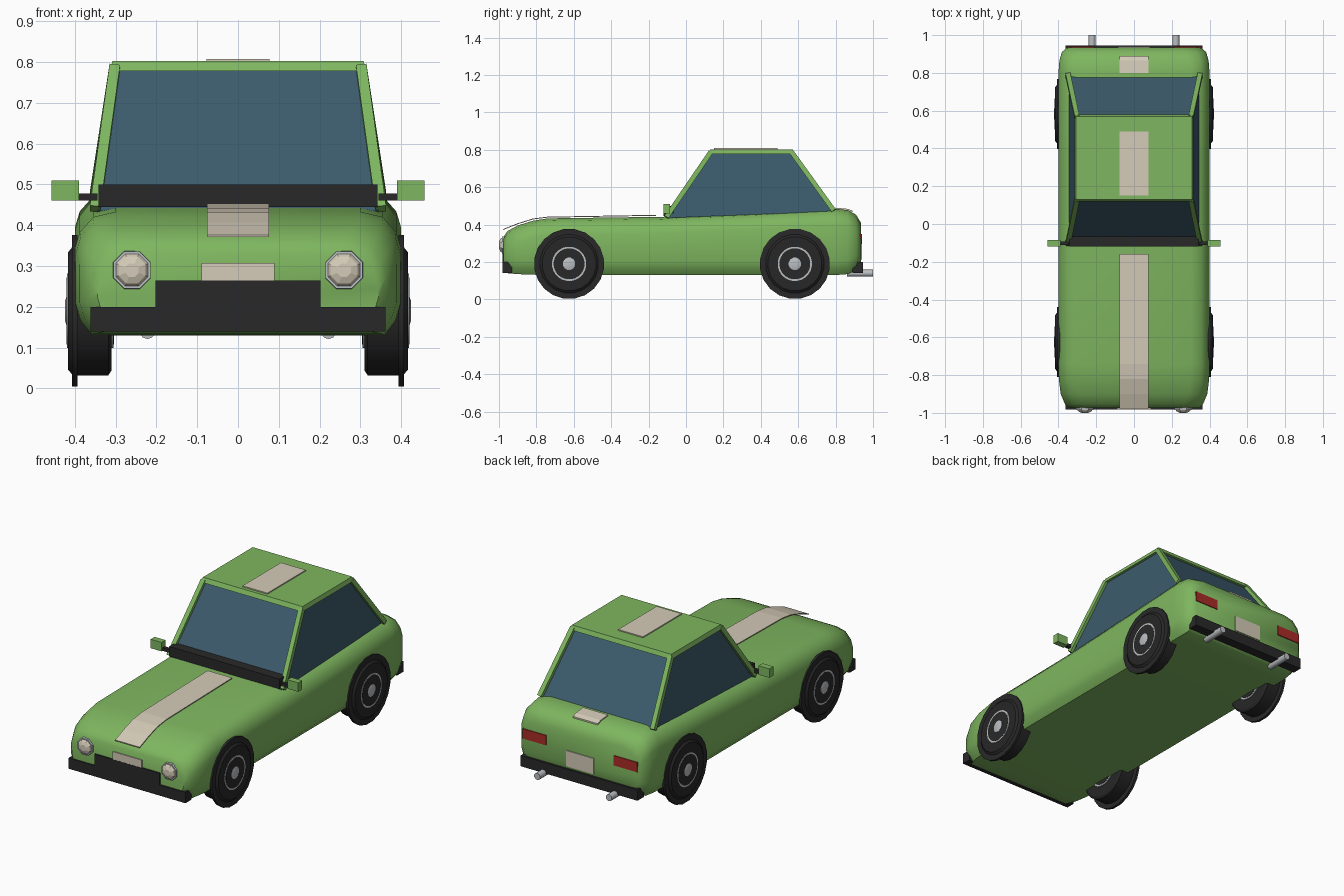
import bpy, bmesh, math
from mathutils import Vector

if "Cube" in bpy.data.objects:
    bpy.data.objects.remove(bpy.data.objects["Cube"])


def material(name, rgb):
    m = bpy.data.materials.new(name)
    m.use_nodes = True
    m.diffuse_color = (*rgb, 1)
    m.node_tree.nodes["Principled BSDF"].inputs["Base Color"].default_value = (*rgb, 1)
    return m


GREEN = material("green paint", (0.21, 0.47, 0.115))
GLASS = material("blue glass", (0.045, 0.105, 0.15))
BLACK = material("black trim", (0.022, 0.022, 0.023))
TYRE = material("tyre rubber", (0.02, 0.02, 0.02))
CREAM = material("cream", (0.66, 0.6, 0.48))
CHROME = material("chrome", (0.5, 0.52, 0.54))
RED = material("red lamp", (0.4, 0.025, 0.02))


def build(name, verts, faces, mat, smooth=None):
    me = bpy.data.meshes.new(name)
    me.from_pydata([tuple(v) for v in verts], [], faces)
    bm = bmesh.new()
    bm.from_mesh(me)
    bmesh.ops.recalc_face_normals(bm, faces=bm.faces)
    bm.to_mesh(me)
    bm.free()
    me.materials.append(mat)
    ob = bpy.data.objects.new(name, me)
    bpy.context.collection.objects.link(ob)
    if smooth:
        bpy.ops.object.select_all(action="DESELECT")
        ob.select_set(True)
        bpy.context.view_layer.objects.active = ob
        bpy.ops.object.shade_smooth_by_angle(angle=math.radians(smooth))
    return ob


def loft(name, rings, mat, smooth=None):
    n = len(rings[0])
    verts = [p for r in rings for p in r]
    faces = [(k * n + i, k * n + (i + 1) % n, (k + 1) * n + (i + 1) % n, (k + 1) * n + i)
             for k in range(len(rings) - 1) for i in range(n)]
    faces += [tuple(range(n)), tuple(range(len(verts) - n, len(verts)))]
    return build(name, verts, faces, mat, smooth)


def box(name, x0, x1, y0, y1, z0, z1, mat):
    def ring(z):
        return [(x0, y0, z), (x1, y0, z), (x1, y1, z), (x0, y1, z)]
    return loft(name, [ring(z0), ring(z1)], mat)


def bar(name, a, b, t, mat):
    a, b = Vector(a), Vector(b)
    d = (b - a).normalized()
    u = d.cross(Vector((1, 0, 0))).normalized() * t / 2
    v = d.cross(u).normalized() * t / 2
    return loft(name, [[p + u + v, p - u + v, p - u - v, p + u - v] for p in (a, b)], mat)


def turned(name, profile, centre, axis, n, mat, smooth=None):
    """Lathe of (offset, radius) pairs along the x or y axis."""
    rings = []
    for off, r in profile:
        ring = []
        for i in range(n):
            a = 2 * math.pi * (i + 0.5) / n
            c, s = r * math.cos(a), r * math.sin(a)
            ring.append(Vector(centre) + Vector((off, c, s) if axis == "x" else (c, off, s)))
        rings.append(ring)
    return loft(name, rings, mat, smooth)


def strip(name, path, half, thick, mat):
    rings = [[(-half, y, z - thick), (half, y, z - thick), (half, y, z), (-half, y, z)] for y, z in path]
    return loft(name, rings, mat)


# Body shell: y, half width, bottom, top
stations = [(-0.975, 0.345, 0.15, 0.335), (-0.955, 0.365, 0.14, 0.365), (-0.9, 0.388, 0.135, 0.395),
            (-0.82, 0.398, 0.132, 0.42), (-0.74, 0.4, 0.13, 0.433), (-0.1, 0.4, 0.13, 0.442),
            (0.4, 0.4, 0.13, 0.464), (0.8, 0.4, 0.13, 0.484), (0.865, 0.395, 0.135, 0.477),
            (0.91, 0.382, 0.155, 0.452), (0.935, 0.355, 0.185, 0.41)]
rings = []
for y, w, zb, zt in stations:
    half = [(w - 0.04, zb), (w - 0.012, zb + 0.035), (w, zb + 0.075), (w, zt - 0.09),
            (w - 0.012, zt - 0.05), (w - 0.045, zt - 0.013), (w - 0.1, zt)]
    rings.append([(x, y, z) for x, z in half] + [(-x, y, z) for x, z in reversed(half)])
loft("body", rings, GREEN, 42)

# Cabin glass, roof and pillars
def rect(w, y0, y1, z0, z1):
    return [(-w, y0, z0), (w, y0, z0), (w, y1, z1), (-w, y1, z1)]

loft("cabin_glass", [rect(0.345, -0.105, 0.785, 0.435, 0.47), rect(0.3, 0.135, 0.56, 0.785, 0.785)], GLASS)
loft("roof", [rect(0.315, 0.118, 0.58, 0.778, 0.778), rect(0.308, 0.13, 0.57, 0.802, 0.802)], GREEN)
for side, s in (("left", 1), ("right", -1)):
    bar(side + "_front_pillar", (s * 0.35, -0.105, 0.44), (s * 0.302, 0.132, 0.787), 0.026, GREEN)
    bar(side + "_rear_pillar", (s * 0.35, 0.79, 0.475), (s * 0.302, 0.565, 0.787), 0.026, GREEN)
    # Door mirrors
    xs = sorted((s * 0.39, s * 0.457))
    box(side + "_mirror", *xs, -0.12, -0.085, 0.46, 0.51, GREEN)
    xs = sorted((s * 0.345, s * 0.395))
    box(side + "_mirror_stem", *xs, -0.112, -0.092, 0.46, 0.478, BLACK)
    # Lamps and exhausts
    turned(side + "_headlight_rim", [(-0.015, 0.049), (0.02, 0.052)], (s * 0.26, -0.97, 0.29), "y", 8, CHROME)
    turned(side + "_headlight", [(-0.03, 0.018), (-0.023, 0.036), (-0.012, 0.045), (0.02, 0.045)],
           (s * 0.26, -0.97, 0.29), "y", 8, CREAM)
    xs = sorted((s * 0.21, s * 0.355))
    box(side + "_tail_light", *xs, 0.9, 0.94, 0.295, 0.35, RED)
    turned(side + "_exhaust", [(0.86, 0.019), (1.0, 0.019)], (s * 0.222, 0, 0.14), "y", 10, CHROME, 40)
    # Wheels
    for end, y in (("front", -0.625), ("rear", 0.582)):
        name, c = side + "_" + end, (0, y, 0.19)
        turned(name + "_tyre", [(s * 0.31, 0.148), (s * 0.318, 0.16), (s * 0.405, 0.16), (s * 0.417, 0.145)],
               c, "x", 20, TYRE, 30)
        turned(name + "_wheel_disc", [(s * 0.393, 0.188), (s * 0.407, 0.188)], c, "x", 20, BLACK, 30)
        turned(name + "_rim_ring", [(s * 0.305, 0.092), (s * 0.419, 0.092)], c, "x", 24, CHROME, 30)
        turned(name + "_wheel_face", [(s * 0.304, 0.083), (s * 0.42, 0.083)], c, "x", 24, BLACK, 30)
        turned(name + "_hub", [(s * 0.4, 0.034), (s * 0.421, 0.034), (s * 0.424, 0.026)], c, "x", 12, CHROME, 30)

# Cowl and bumpers
box("cowl", -0.342, 0.342, -0.12, -0.065, 0.445, 0.5, BLACK)
box("front_bumper", -0.362, 0.362, -0.982, -0.93, 0.14, 0.2, BLACK)
box("front_grille", -0.202, 0.202, -0.982, -0.94, 0.2, 0.265, BLACK)
box("rear_bumper", -0.362, 0.362, 0.89, 0.946, 0.14, 0.2, BLACK)

# Plates and painted stripes
box("front_plate", -0.09, 0.09, -0.981, -0.973, 0.215, 0.308, CREAM)
box("rear_plate", -0.085, 0.085, 0.932, 0.94, 0.212, 0.3, CREAM)
strip("hood_stripe", [(-0.978, 0.376), (-0.9, 0.407), (-0.82, 0.432), (-0.74, 0.442), (-0.16, 0.452)],
      0.076, 0.005, CREAM)
strip("roof_stripe", [(0.15, 0.808), (0.49, 0.808)], 0.077, 0.008, CREAM)
strip("boot_stripe", [(0.8, 0.49), (0.865, 0.484), (0.89, 0.474)], 0.077, 0.008, CREAM)
